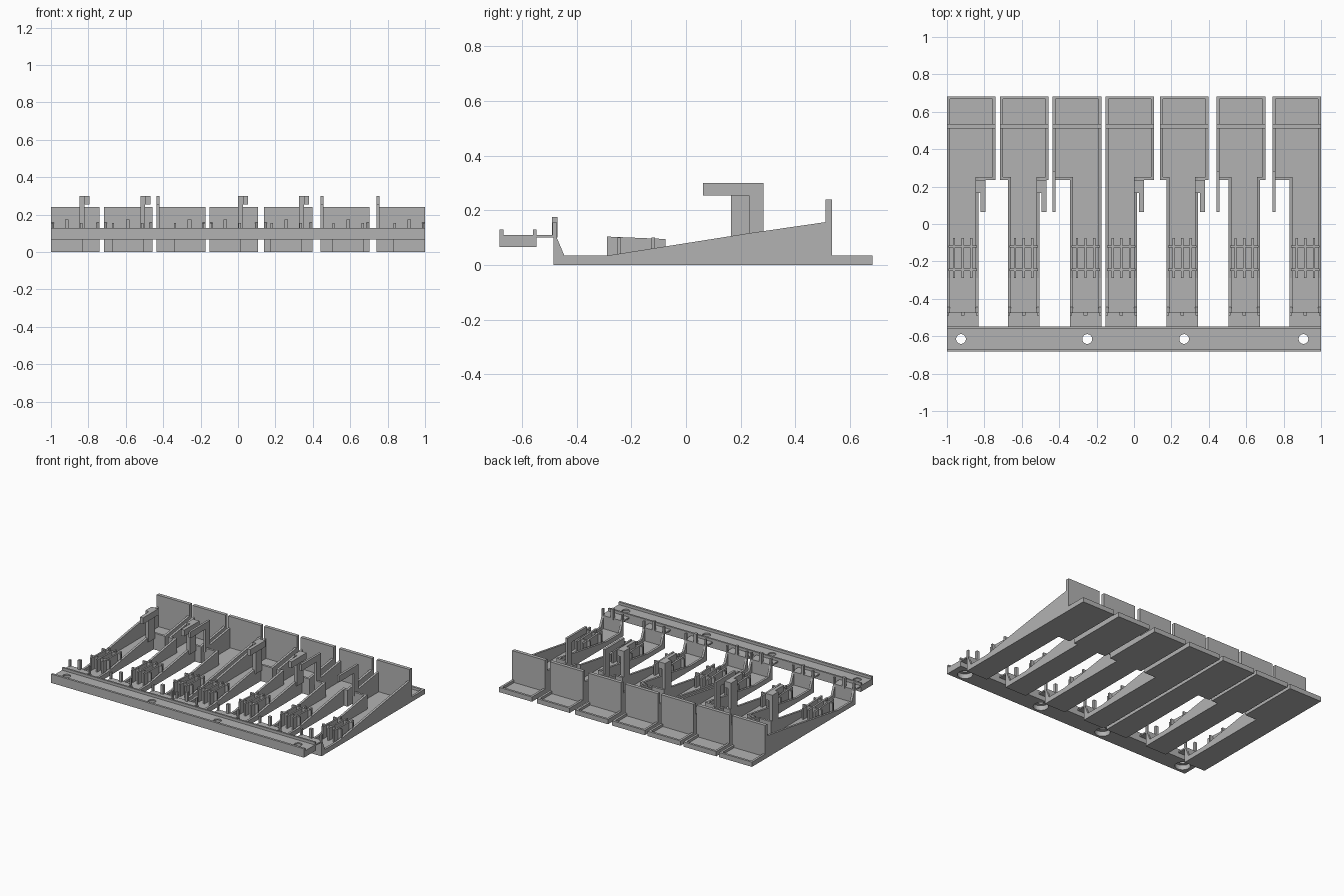
import bpy, bmesh
from mathutils import Matrix, Vector

if "Cube" in bpy.data.objects:
    bpy.data.objects.remove(bpy.data.objects["Cube"])

grey = bpy.data.materials.new("plain grey")
grey.use_nodes = True
grey.diffuse_color = (0.45, 0.45, 0.45, 1)
grey.node_tree.nodes["Principled BSDF"].inputs["Base Color"].default_value = grey.diffuse_color


def box(bm, x0, x1, y0, y1, z0, z1):
    size = Matrix.Diagonal((x1 - x0, y1 - y0, z1 - z0, 1))
    mid = Matrix.Translation(((x0 + x1) / 2, (y0 + y1) / 2, (z0 + z1) / 2))
    bmesh.ops.create_cube(bm, size=1, matrix=mid @ size)


def side_profile(bm, x0, x1, points):
    """Extrude a (y, z) outline from x0 to x1."""
    face = bm.faces.new([bm.verts.new((x0, y, z)) for y, z in points])
    new = bmesh.ops.extrude_face_region(bm, geom=[face])["geom"]
    verts = [v for v in new if isinstance(v, bmesh.types.BMVert)]
    bmesh.ops.translate(bm, verts=verts, vec=Vector((x1 - x0, 0, 0)))


def finish(bm, name):
    bmesh.ops.recalc_face_normals(bm, faces=bm.faces)
    mesh = bpy.data.meshes.new(name)
    bm.to_mesh(mesh)
    bm.free()
    mesh.materials.append(grey)
    obj = bpy.data.objects.new(name, mesh)
    bpy.context.collection.objects.link(obj)
    return obj


WALL = 0.016
RIM = 0.034
FRONT, STEP, PANEL, END = -0.485, 0.235, 0.535, 0.683


def slope(y):
    return RIM + (y + 0.29) * 0.158


def tray(number, w0, w1, s0, s1):
    """Hollow key: floor, sloping side walls, stepped shoulder and end panel."""
    bm = bmesh.new()
    box(bm, s0, s1, FRONT, STEP, 0, WALL)
    box(bm, w0, w1, STEP, END, 0, WALL)
    for x in (s0, s1 - WALL):
        side_profile(bm, x, x + WALL, [
            (FRONT, 0), (STEP + WALL, 0), (STEP + WALL, slope(STEP + WALL)),
            (-0.29, RIM), (-0.445, RIM), (-0.475, 0.105), (FRONT, 0.105)])
    for x in (w0, w1 - WALL):
        side_profile(bm, x, x + WALL, [
            (STEP, 0), (END, 0), (END, RIM), (PANEL, RIM),
            (PANEL, slope(0.51)), (STEP, slope(STEP))])
    for x0, x1 in ((w0, s0 + WALL), (s1 - WALL, w1)):
        if x1 - x0 > 0.03:
            box(bm, x0, x1, STEP, STEP + WALL, 0, slope(STEP))
    box(bm, w0, w1, 0.51, PANEL, 0, 0.24)
    box(bm, w0, w1, END - WALL, END, 0, RIM)
    finish(bm, f"key_tray_{number}")


def hinge(number, s0, s1):
    """Upright at the key root, flexible web to the rail, and small pegs."""
    bm = bmesh.new()
    mid = (s0 + s1) / 2
    box(bm, s0, s1, FRONT, FRONT + 0.012, 0, 0.11)
    box(bm, s0, s1, -0.55, FRONT + 0.01, 0.1, 0.11)
    box(bm, mid - 0.01, mid + 0.01, -0.49, -0.47, 0.1, 0.175)
    for x in (s0, s1 - 0.012):
        box(bm, x, x + 0.012, -0.488, -0.472, 0.1, 0.155)
    finish(bm, f"key_hinge_{number}")


def clip(number, s0, s1):
    """Crossed thin plates standing in the stem."""
    bm = bmesh.new()
    mid = (s0 + s1) / 2
    for dx in (-0.046, 0, 0.046):
        side_profile(bm, mid + dx - 0.006, mid + dx + 0.006, [
            (-0.29, WALL / 2), (-0.075, WALL / 2), (-0.075, 0.095), (-0.29, 0.104)])
    for y in (-0.245, -0.12):
        box(bm, s0 + 0.008, s1 - 0.008, y - 0.006, y + 0.006, WALL / 2, 0.1)
    finish(bm, f"clip_{number}")


def hook(number, w0, s0, s1):
    """Post and arm reaching toward the rail."""
    bm = bmesh.new()
    if w0 < s0 - 0.06:
        box(bm, w0, w0 + WALL, 0.23, 0.283, 0.09, 0.3)
        box(bm, w0, w0 + WALL, 0.063, 0.283, 0.255, 0.3)
    else:
        x = s1 - WALL
        box(bm, x, x + 0.026, 0.165, STEP, 0.08, 0.3)
        box(bm, x, x + 0.053, 0.165, STEP, 0.255, 0.3)
        box(bm, x + 0.028, x + 0.053, 0.063, 0.17, 0.255, 0.3)
    finish(bm, f"hook_{number}")


# Seven keys: left edge of the wide part, left edge of the stem
KEY_W, STEM_W = 0.26, 0.168
keys = [(-1, -1), (-0.717, -0.674), (-0.435, -0.343), (-0.152, -0.152),
        (0.139, 0.174), (0.442, 0.505), (0.74, 0.832)]
for i, (w, s) in enumerate(keys, 1):
    tray(i, w, w + KEY_W, s, s + STEM_W)
    hinge(i, s, s + STEM_W)
    clip(i, s, s + STEM_W)
    hook(i, w, s, s + STEM_W)

# Mounting rail with two ridges
bm = bmesh.new()
side_profile(bm, -1, 1, [
    (-0.683, 0.066), (-0.547, 0.066), (-0.547, 0.129), (-0.56, 0.129),
    (-0.56, 0.11), (-0.667, 0.11), (-0.667, 0.129), (-0.683, 0.129)])
rail = finish(bm, "mounting_rail")

# Screw holes with wider bores underneath
bm = bmesh.new()
for radius, z in ((0.026, 0.1), (0.05, 0.05)):
    for x in (-0.925, -0.25, 0.268, 0.906):
        bmesh.ops.create_cone(
            bm, cap_ends=True, segments=32, radius1=radius, radius2=radius,
            depth=0.1, matrix=Matrix.Translation((x, -0.615, z)))
cutter = finish(bm, "hole_cutter")
cutter.hide_render = True
cut = rail.modifiers.new("holes", 'BOOLEAN')
cut.operation = 'DIFFERENCE'
cut.solver = 'EXACT'
cut.use_self = True
cut.object = cutter
bpy.context.view_layer.update()
graph = bpy.context.evaluated_depsgraph_get()
baked = bpy.data.meshes.new_from_object(rail.evaluated_get(graph))
rail.modifiers.clear()
rail.data = baked
bpy.data.objects.remove(cutter)
